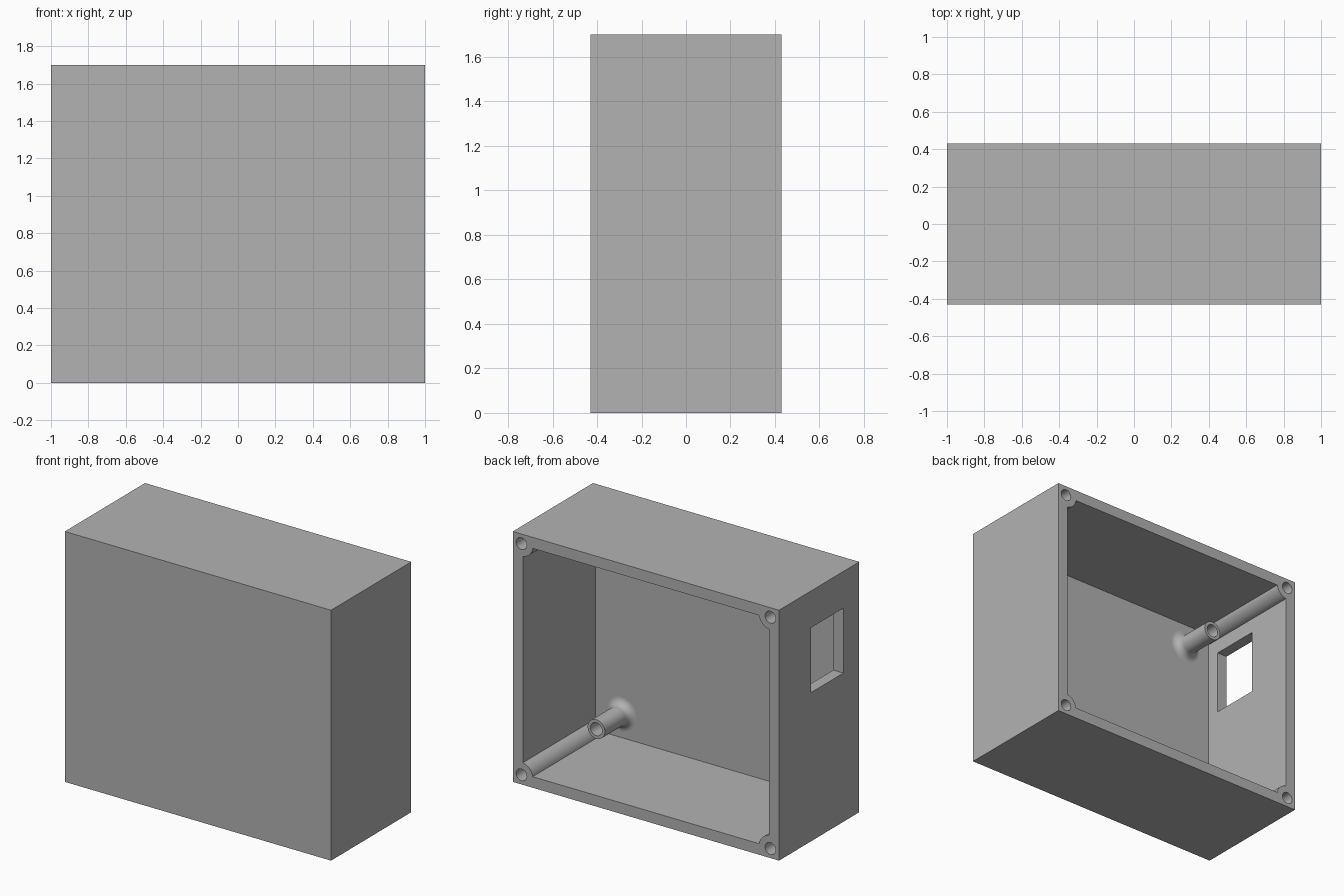
import bpy, bmesh
from math import sin, cos, pi, asin, radians

cube = bpy.data.objects.get("Cube")
if cube:
    bpy.data.objects.remove(cube, do_unlink=True)

# Main dimensions
HX, HY, H = 1.0, 0.43, 1.70
WALL = 0.075
FLOOR = -HY + 0.08          # inner face of the closed front
BOSS, BOSS_R, HOLE_R = 0.065, 0.085, 0.04

grey = bpy.data.materials.new("plain grey")
grey.use_nodes = True
grey.diffuse_color = (0.448, 0.448, 0.448, 1)
grey.node_tree.nodes["Principled BSDF"].inputs["Base Color"].default_value = grey.diffuse_color


def add_object(name, bm):
    bmesh.ops.recalc_face_normals(bm, faces=bm.faces)
    mesh = bpy.data.meshes.new(name)
    bm.to_mesh(mesh)
    bm.free()
    mesh.materials.append(grey)
    ob = bpy.data.objects.new(name, mesh)
    bpy.context.collection.objects.link(ob)
    return ob


def prism(name, outline, y0, y1):
    """Extrude an (x, z) outline along y."""
    bm = bmesh.new()
    face = bm.faces.new([bm.verts.new((x, y0, z)) for x, z in outline])
    ext = bmesh.ops.extrude_face_region(bm, geom=[face])
    moved = [v for v in ext["geom"] if isinstance(v, bmesh.types.BMVert)]
    bmesh.ops.translate(bm, verts=moved, vec=(0, y1 - y0, 0))
    return add_object(name, bm)


def rect(x0, x1, z0, z1):
    return [(x0, z0), (x1, z0), (x1, z1), (x0, z1)]


def circle(cx, cz, r, n=32):
    return [(cx + r * cos(2 * pi * i / n), cz + r * sin(2 * pi * i / n)) for i in range(n)]


def activate(ob):
    bpy.ops.object.select_all(action="DESELECT")
    ob.select_set(True)
    bpy.context.view_layer.objects.active = ob


def cut(ob, cutter):
    activate(ob)
    mod = ob.modifiers.new("cut", "BOOLEAN")
    mod.operation, mod.solver, mod.object = "DIFFERENCE", "EXACT", cutter
    bpy.ops.object.modifier_apply(modifier=mod.name)
    bpy.data.objects.remove(cutter, do_unlink=True)


def smooth(ob):
    activate(ob)
    bpy.ops.object.shade_smooth_by_angle(angle=radians(30))


# Cavity outline: a rectangle whose corners step around the round screw bosses
start = asin((WALL - BOSS) / BOSS_R)
steps = 10
angles = [start + (pi / 2 - 2 * start) * i / steps for i in range(steps + 1)]
arc = [(BOSS + BOSS_R * cos(a), BOSS + BOSS_R * sin(a)) for a in angles]
outline = []
for sx, sz in ((-1, -1), (1, -1), (1, 1), (-1, 1)):
    corner = [(sx * (HX - u), H / 2 + sz * (H / 2 - v)) for u, v in arc]
    outline += corner if sx * sz < 0 else corner[::-1]

# Enclosure shell, open at the back
shell = prism("enclosure_shell", rect(-HX, HX, 0, H), -HY, HY)
cut(shell, prism("cavity", outline, FLOOR, HY + 0.1))

# Side window
cut(shell, prism("window", rect(-HX - 0.1, -HX + 0.2, 1.01, 1.45), -0.26, 0.085))

# Blind screw holes in the corner bosses
for sx in (-1, 1):
    for z in (BOSS, H - BOSS):
        cut(shell, prism("screw_hole", circle(sx * (HX - BOSS), z, HOLE_R), HY - 0.5, HY + 0.1))
smooth(shell)


# Hollow standoffs with a filleted foot
def standoff(name, x, z, tip=-0.08, r=0.065, bore=0.044, fillet=0.05, n=32):
    foot = [(r + fillet * (1 - cos(a)), FLOOR + fillet * (1 - sin(a)))
            for a in [pi / 2 * i / 8 for i in range(8, -1, -1)]]
    profile = foot + [(r, tip), (bore, tip), (bore, FLOOR + 0.002), (0, FLOOR + 0.002)]
    bm = bmesh.new()
    verts = [bm.verts.new((p, y, 0)) for p, y in profile]
    edges = [bm.edges.new(pair) for pair in zip(verts, verts[1:])]
    bmesh.ops.spin(bm, geom=verts + edges, cent=(0, 0, 0), axis=(0, 1, 0),
                   angle=2 * pi, steps=n, use_merge=True)
    bmesh.ops.remove_doubles(bm, verts=bm.verts, dist=0.0001)
    ob = add_object(name, bm)
    ob.location = (x, 0, z)
    smooth(ob)


for side, x in (("right", -0.73), ("left", 0.73)):
    for level, z in (("lower", 0.235), ("upper", H - 0.235)):
        standoff(f"{level}_{side}_standoff", x, z)
